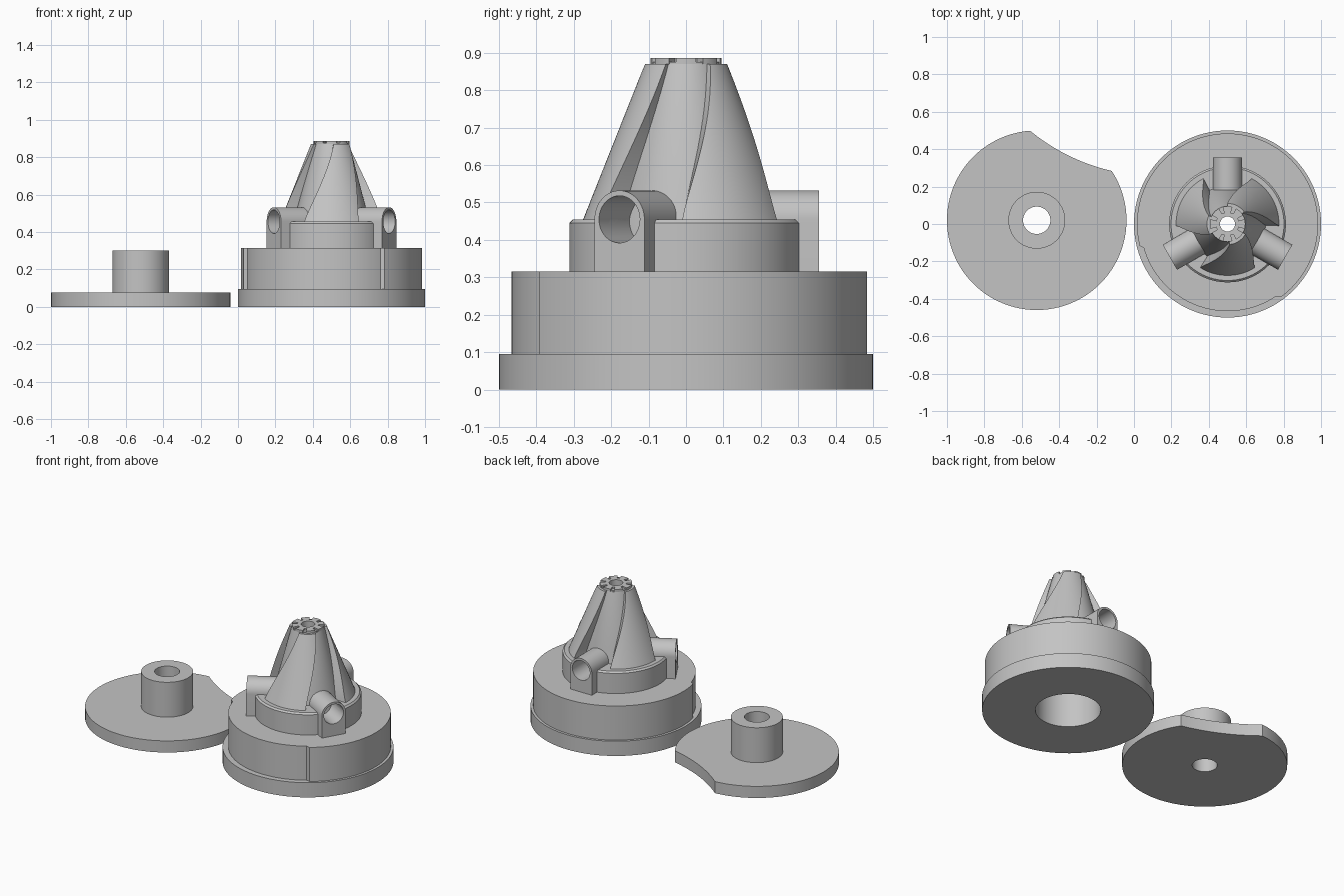
import bpy, bmesh, math
from math import cos, sin, pi, radians
from mathutils import Matrix

if "Cube" in bpy.data.objects:
    bpy.data.objects.remove(bpy.data.objects["Cube"])

grey = bpy.data.materials.new("plain grey")
GREY = (0.55, 0.55, 0.55, 1)
grey.use_nodes = True
grey.diffuse_color = GREY
grey.node_tree.nodes["Principled BSDF"].inputs["Base Color"].default_value = GREY

BODY = (0.5, 0.0)
PLATE = (-0.52, 0.02)
PORT_ANGLES = [radians(a) for a in (90, 210, 330)]


def skin(name, loops, center=(0, 0), ring=False):
    """Join equal closed loops; close the stack into a ring or cap its ends."""
    bm = bmesh.new()
    rows = [[bm.verts.new((x + center[0], y + center[1], z)) for x, y, z in loop] for loop in loops]
    pairs = list(zip(rows, rows[1:]))
    if ring:
        pairs.append((rows[-1], rows[0]))
    else:
        bm.faces.new(rows[0])
        bm.faces.new(rows[-1])
    n = len(rows[0])
    for low, high in pairs:
        for i in range(n):
            j = (i + 1) % n
            bm.faces.new((low[i], low[j], high[j], high[i]))
    bmesh.ops.recalc_face_normals(bm, faces=bm.faces)
    mesh = bpy.data.meshes.new(name)
    bm.to_mesh(mesh)
    bm.free()
    mesh.materials.append(grey)
    obj = bpy.data.objects.new(name, mesh)
    bpy.context.collection.objects.link(obj)
    return obj


def circle(r, z, n=96):
    return [(r * cos(2 * pi * i / n), r * sin(2 * pi * i / n), z) for i in range(n)]


def lathe(name, profile, center):
    return skin(name, [circle(r, z) for r, z in profile], center, ring=True)


def sector(r_in, r_out, z, a0, a1, n=20):
    angles = [a0 + (a1 - a0) * i / n for i in range(n + 1)]
    outer = [(r_out * cos(a), r_out * sin(a), z) for a in angles]
    inner = [(r_in * cos(a), r_in * sin(a), z) for a in reversed(angles)]
    return outer + inner


def place_radially(obj, angle):
    """Local +x becomes the outward direction from the body axis."""
    obj.data.transform(Matrix.Translation((*BODY, 0)) @ Matrix.Rotation(angle, 4, 'Z'))


def cut(obj, cutter):
    mod = obj.modifiers.new("cut", 'BOOLEAN')
    mod.operation = 'DIFFERENCE'
    mod.solver = 'EXACT'
    mod.object = cutter
    bpy.context.view_layer.objects.active = obj
    bpy.ops.object.modifier_apply(modifier=mod.name)


parts = []

# Separate plate with a hollow hub and a concave bite
plate = lathe("bottom_plate", [(0.073, 0), (0.48, 0), (0.48, 0.075), (0.152, 0.075),
                               (0.152, 0.3), (0.073, 0.3)], PLATE)
bite = skin("bite_cutter", [circle(1.06, -0.1, 256), circle(1.06, 0.2, 256)], (0.118, 1.317))
bite.hide_render = True
cut(plate, bite)
bpy.data.objects.remove(bite)
parts.append(plate)

# Base flange
parts.append(lathe("base_flange", [(0.19, 0), (0.5, 0), (0.5, 0.095), (0.19, 0.095)], BODY))


# Drum, slightly set back along its front arc
def drum_loop(z):
    loop = []
    for i in range(180):
        a = 2 * i
        r = 0.466 if 194 < a < 305 else 0.484
        loop.append((r * cos(radians(a)), r * sin(radians(a)), z))
    return loop


parts.append(skin("drum", [circle(0.19, 0.095, 180), drum_loop(0.095),
                           drum_loop(0.315), circle(0.19, 0.315, 180)], BODY, ring=True))

# Shoulder ring with a softened top edge
shoulder = lathe("shoulder", [(0.15, 0.315), (0.312, 0.315), (0.312, 0.445), (0.302, 0.455),
                              (0.15, 0.455)], BODY)
parts.append(shoulder)

# Hollow inner cone
parts.append(lathe("inner_cone", [(0.19, 0.3), (0.215, 0.315), (0.203, 0.455), (0.095, 0.87),
                                  (0.04, 0.87), (0.04, 0.75), (0.15, 0.4)], BODY))

# Three round-topped side ports, bored towards the cone
PORT_R, BORE_R, PORT_Z = 0.077, 0.063, 0.455
for k, angle in enumerate(PORT_ANGLES):
    arch = [(PORT_R * cos(pi * i / 32), PORT_R * sin(pi * i / 32) + PORT_Z) for i in range(33)]
    arch += [(-PORT_R, 0.312), (PORT_R, 0.312)]
    port = skin(f"side_port_{k + 1}", [[(x, y, z) for y, z in arch] for x in (0.165, 0.356)])
    bore = skin("bore_cutter", [[(x, y, z + PORT_Z) for y, z, _ in circle(BORE_R, 0, 48)]
                                for x in (0.1, 0.5)])
    bore.hide_render = True
    place_radially(port, angle)
    place_radially(bore, angle)
    cut(port, bore)
    cut(shoulder, bore)
    bpy.data.objects.remove(bore)
    parts.append(port)

# Three twisted cone blades between the ports
STEPS = 16
for k, angle in enumerate(PORT_ANGLES):
    mid = angle + pi / 3
    loops = []
    for s in range(STEPS + 1):
        t = s / STEPS
        turn = radians(38) * t ** 1.3
        loops.append(sector(0.19 - 0.11 * t, 0.275 - 0.165 * t, 0.455 + 0.415 * t,
                            mid - radians(32) + turn, mid + radians(32) + turn * 0.75))
    parts.append(skin(f"cone_blade_{k + 1}", loops, BODY))

# Top collar with a ring of small lugs
parts.append(lathe("top_collar", [(0.04, 0.86), (0.092, 0.86), (0.092, 0.876), (0.04, 0.876)], BODY))
parts.append(lathe("collar_rim", [(0.04, 0.87), (0.062, 0.87), (0.062, 0.886), (0.04, 0.886)], BODY))
for k in range(8):
    a = k * pi / 4
    half = radians(16)
    parts.append(skin(f"collar_lug_{k + 1}", [sector(0.06, 0.095, z, a - half, a + half, 6)
                                              for z in (0.87, 0.886)], BODY))

# Smooth curved walls while keeping hard edges
bpy.ops.object.select_all(action='DESELECT')
for obj in parts:
    obj.select_set(True)
bpy.context.view_layer.objects.active = parts[0]
bpy.ops.object.shade_smooth_by_angle(angle=radians(30))
